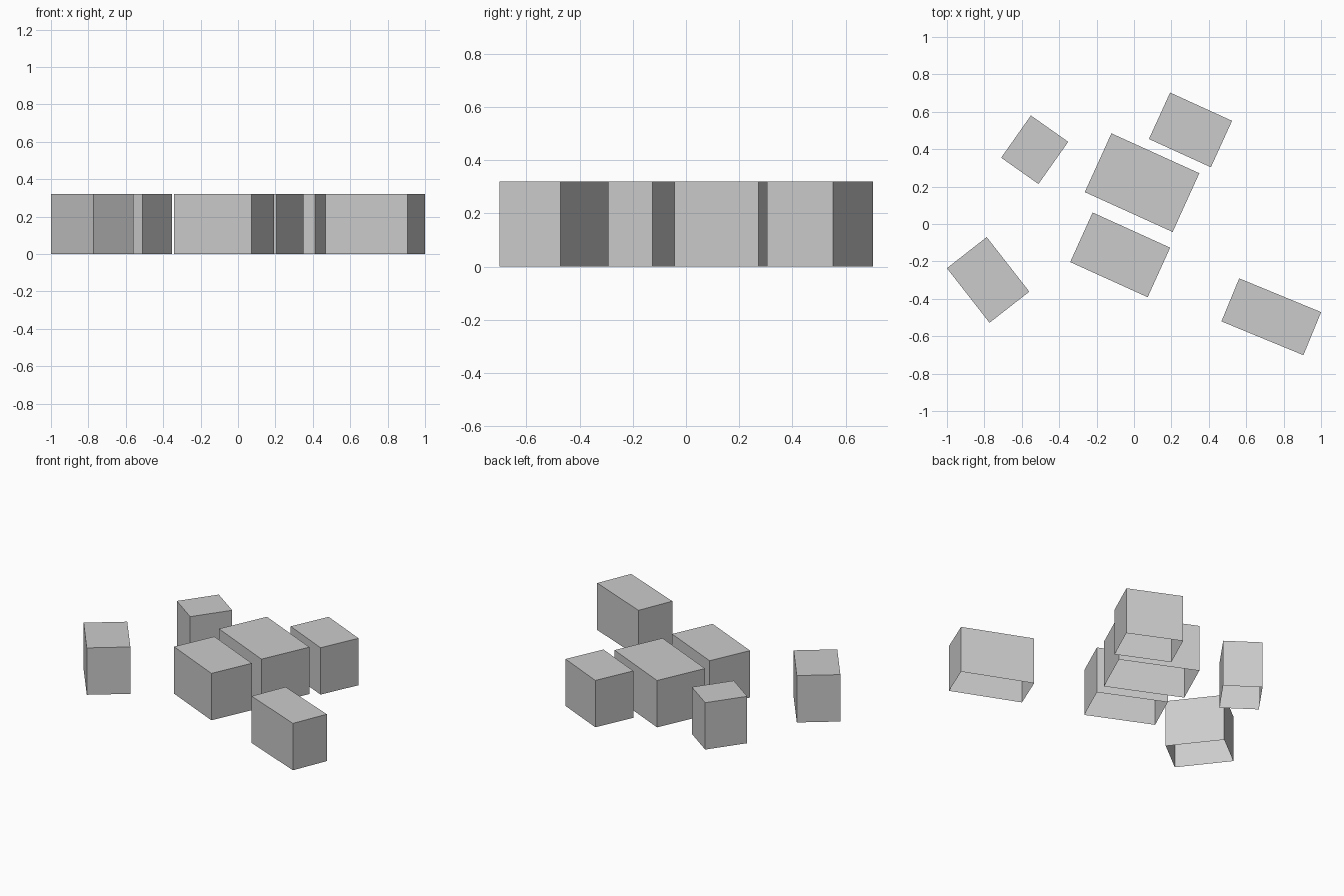
import bpy
import bmesh
from math import radians

if "Cube" in bpy.data.objects:
    bpy.data.objects.remove(bpy.data.objects["Cube"])

HEIGHT = 0.32


def block(name, x, y, length, width, angle):
    """Upright shell, open at the bottom, turned about z."""
    bpy.ops.mesh.primitive_cube_add(size=1, location=(x, y, HEIGHT / 2),
                                    rotation=(0, 0, radians(angle)))
    obj = bpy.context.object
    obj.name = name
    obj.scale = (length, width, HEIGHT)
    # Remove the underside
    bm = bmesh.new()
    bm.from_mesh(obj.data)
    bottom = [f for f in bm.faces if f.normal.z < -0.5]
    bmesh.ops.delete(bm, geom=bottom, context='FACES_ONLY')
    bm.to_mesh(obj.data)
    bm.free()
    return obj


# Aligned row of three blocks
block("row_block_back", 0.302, 0.503, 0.364, 0.273, -24.5)
block("row_block_middle", 0.043, 0.221, 0.516, 0.345, -24.4)
block("row_block_front", -0.074, -0.165, 0.455, 0.291, -24.4)

# Scattered blocks around the row
block("outer_block_right", 0.734, -0.496, 0.474, 0.249, -22.4)
block("outer_block_left", -0.780, -0.299, 0.370, 0.270, -52)
block("outer_block_back_left", -0.531, 0.397, 0.244, 0.276, -35.2)
